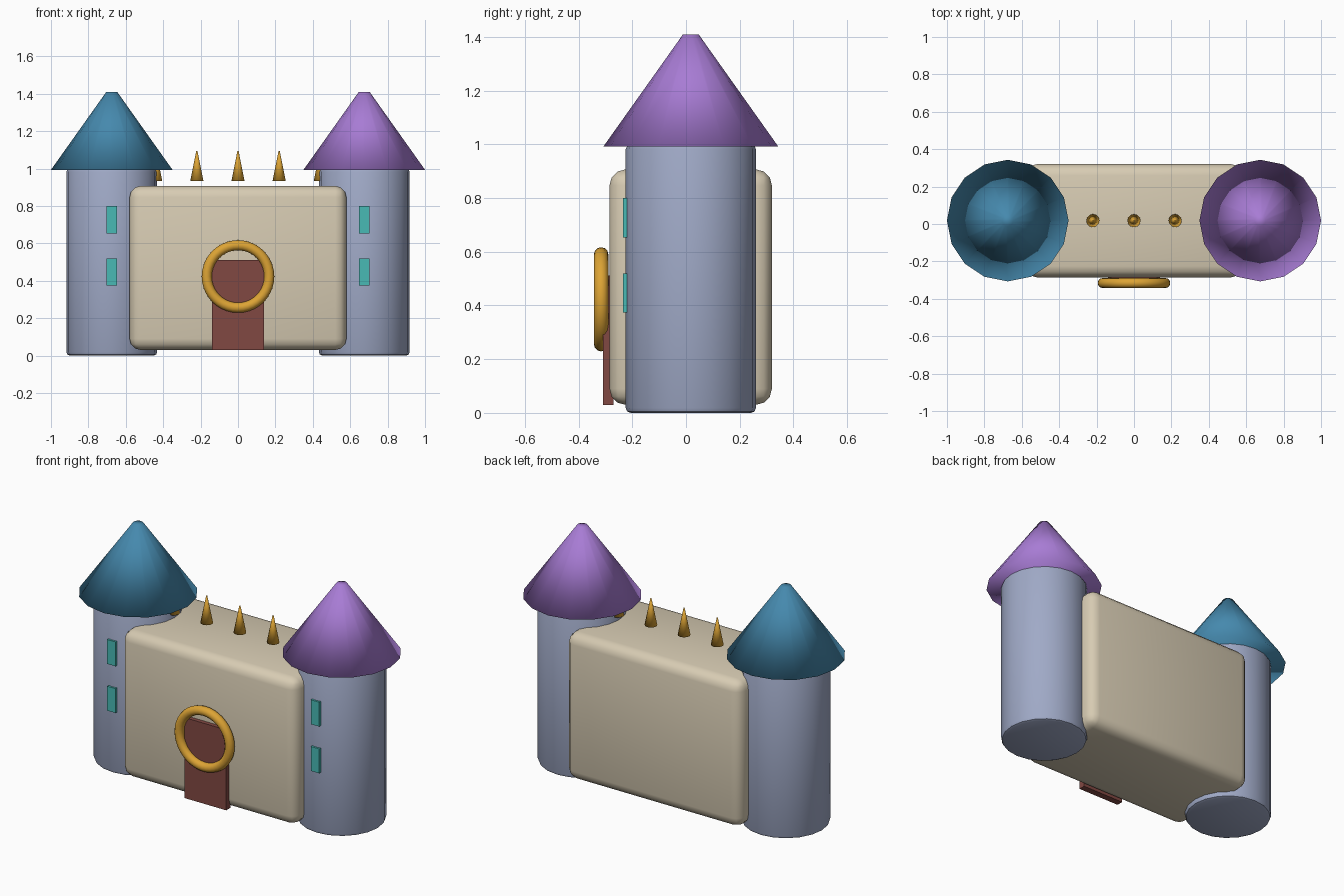
import bpy
import math

cube = bpy.data.objects.get("Cube")
if cube:
    bpy.data.objects.remove(cube, do_unlink=True)

MID_Y = 0.018
TOWER_X = 0.675


def material(name, r, g, b):
    m = bpy.data.materials.new(name)
    m.use_nodes = True
    m.diffuse_color = (r, g, b, 1)
    m.node_tree.nodes["Principled BSDF"].inputs["Base Color"].default_value = (r, g, b, 1)
    return m


sand = material("sandstone", 0.68, 0.60, 0.45)
stone = material("blue_grey_stone", 0.35, 0.40, 0.57)
blue = material("blue_roof", 0.06, 0.25, 0.42)
purple = material("purple_roof", 0.39, 0.20, 0.66)
gold = material("gold", 0.72, 0.37, 0.035)
brown = material("red_brown_wood", 0.22, 0.065, 0.055)
teal = material("teal_glass", 0.065, 0.49, 0.46)


def finish(name, mat, bevel=0, segments=3, sharp_angle=None):
    """Name, colour, bevel and shade the object just added."""
    o = bpy.context.object
    o.name = name
    o.data.materials.append(mat)
    if bevel:
        b = o.modifiers.new("Rounded edges", 'BEVEL')
        b.width = bevel
        b.segments = segments
        b.limit_method = 'ANGLE'
        b.angle_limit = math.radians(40)
        bpy.ops.object.modifier_apply(modifier=b.name)
    if sharp_angle is None:
        bpy.ops.object.shade_smooth()
    else:
        bpy.ops.object.shade_smooth_by_angle(angle=math.radians(sharp_angle))
    return o


def box(name, mat, low, high, bevel=0, segments=3):
    """Box between two opposite corners."""
    bpy.ops.mesh.primitive_cube_add(
        size=1, location=[(a + b) / 2 for a, b in zip(low, high)])
    bpy.context.object.scale = [b - a for a, b in zip(low, high)]
    bpy.ops.object.transform_apply(location=False, rotation=False, scale=True)
    return finish(name, mat, bevel, segments, 35)


def cone(name, mat, x, z_low, z_high, r_low, r_high, sides):
    """Upright tapered part, smooth all over."""
    bpy.ops.mesh.primitive_cone_add(
        vertices=sides, radius1=r_low, radius2=r_high, depth=z_high - z_low,
        location=(x, MID_Y, (z_low + z_high) / 2))
    return finish(name, mat)


# Main wall
box("main_wall", sand, (-0.58, -0.285, 0.03), (0.58, 0.32, 0.907), 0.06)

# Towers with roofs and windows
for side, s, roof in (("left", 1, purple), ("right", -1, blue)):
    x = s * TOWER_X
    bpy.ops.mesh.primitive_cylinder_add(
        vertices=20, radius=0.2425, depth=1, location=(x, MID_Y, 0.5))
    finish(side + "_tower", stone, 0.018, 2, 35)
    cone(side + "_roof", roof, x, 0.993, 1.41, 0.325, 0.029, 16)
    for level, z in (("lower", 0.447), ("upper", 0.727)):
        box(f"{side}_{level}_window", teal,
            (x - 0.028, -0.235, z - 0.073), (x + 0.028, -0.205, z + 0.073))

# Door and the ring around its upper half
box("door", brown, (-0.139, -0.31, 0.03), (0.139, -0.27, 0.512))
bpy.ops.mesh.primitive_torus_add(
    major_segments=40, minor_segments=12, major_radius=0.167, minor_radius=0.027,
    location=(0, -0.316, 0.423), rotation=(math.pi / 2, 0, 0))
finish("door_ring", gold)

# Row of spikes along the wall top
for i in range(-2, 3):
    cone(f"spike_{i + 3}", gold, i * 0.22, 0.934, 1.095, 0.035, 0.003, 12)
